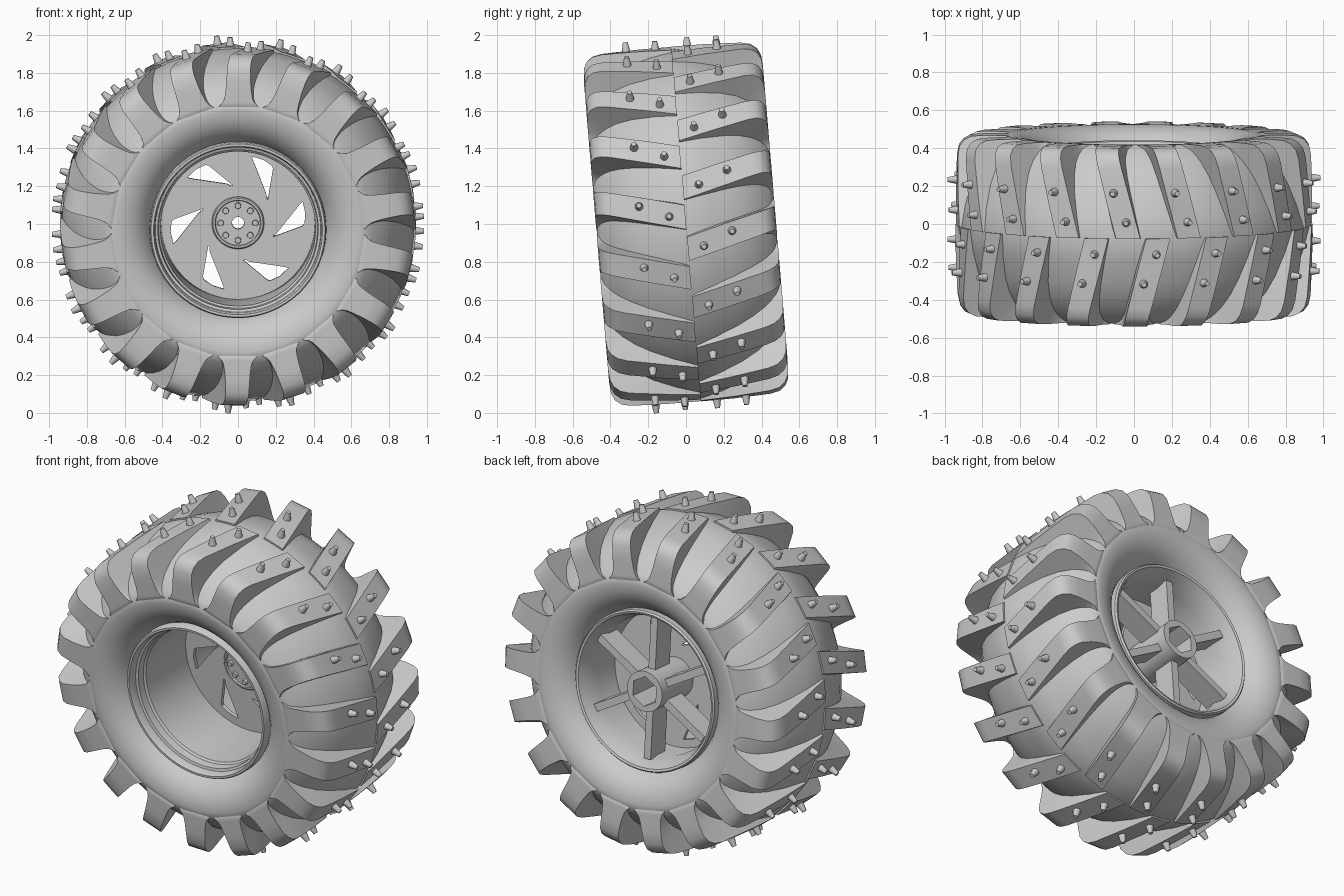
import bpy, bmesh
from math import sin, cos, pi, radians
from mathutils import Matrix, Vector

cube = bpy.data.objects.get("Cube")
if cube:
    bpy.data.objects.remove(cube, do_unlink=True)

LUGS = 18
SLANT = 16  # degrees of twist per unit of width along the lug
TILT = Matrix.Translation((0, 0, 1)) @ Matrix.Rotation(radians(4.8), 4, 'X')

grey = bpy.data.materials.new("grey")
grey.use_nodes = True
colour = (0.6, 0.6, 0.6, 1)
grey.diffuse_color = colour
grey.node_tree.nodes["Principled BSDF"].inputs["Base Color"].default_value = colour


def polar(y, r, deg):
    """Point around the wheel axis; zero degrees is up."""
    a = radians(deg)
    return Vector((r * sin(a), y, r * cos(a)))


def finish(name, bm, angle=30):
    bmesh.ops.recalc_face_normals(bm, faces=bm.faces)
    bm.transform(TILT)
    me = bpy.data.meshes.new(name)
    bm.to_mesh(me)
    bm.free()
    me.materials.append(grey)
    ob = bpy.data.objects.new(name, me)
    bpy.context.collection.objects.link(ob)
    bpy.ops.object.select_all(action='DESELECT')
    ob.select_set(True)
    bpy.context.view_layer.objects.active = ob
    bpy.ops.object.shade_smooth_by_angle(angle=radians(angle))
    return ob


def lathe(name, profile, steps=108, angle=30):
    """Closed profile of (y, r) pairs turned around the axis."""
    bm = bmesh.new()
    rings = [[bm.verts.new(polar(y, r, 360 * i / steps)) for y, r in profile]
             for i in range(steps)]
    n = len(profile)
    for i in range(steps):
        a, b = rings[i], rings[(i + 1) % steps]
        for j in range(n):
            k = (j + 1) % n
            bm.faces.new((a[j], a[k], b[k], b[j]))
    return finish(name, bm, angle)


def add_cone(bm, base, tip, r1, r2, sides):
    d = tip - base
    m = Matrix.Translation((base + tip) / 2) @ d.to_track_quat('Z', 'Y').to_matrix().to_4x4()
    bmesh.ops.create_cone(bm, cap_ends=True, segments=sides, radius1=r1, radius2=r2,
                          depth=d.length, matrix=m)


# Tyre casing, its crown falling from the middle seam to the shoulders
half = [(0, .932), (.12, .905), (.24, .865), (.32, .825), (.38, .78), (.42, .74),
        (.45, .705), (.473, .67), (.474, .64), (.468, .60), (.453, .56), (.43, .525),
        (.40, .495), (.37, .475), (.34, .46)]
lathe("tyre_casing", [(-y, r) for y, r in reversed(half[1:])] + half, angle=60)

# Tread lugs: top (y, r, half angle) and base (y, r, half angle) along each lug
top = [(0, .943, 3.9), (.18, .941, 3.9), (.37, .935, 3.8), (.42, .925, 3.8), (.453, .90, 3.9),
       (.471, .862, 4.1), (.476, .80, 4.6), (.476, .75, 5.2), (.476, .71, 6),
       (.476, .69, 7), (.4755, .675, 8.6), (.466, .655, 10)]
base = [(0, .91, 4.4), (.12, .885, 4.5), (.24, .845, 4.6), (.31, .81, 4.7), (.34, .79, 4.8),
        (.37, .765, 4.9), (.39, .745, 5.1), (.41, .725, 5.5), (.425, .705, 6.2),
        (.435, .69, 7.1), (.45, .67, 8.6), (.455, .65, 10)]


def lug_ring(bm, side, start):
    for i in range(LUGS):
        rows = []
        for t, b in zip(top, base):
            row = []
            for (y, r, w), sign in ((b, -1), (t, -1), (t, 1), (b, 1)):
                mid = start - SLANT * y + 360 * i / LUGS
                row.append(bm.verts.new(polar(side * y, r, mid + sign * w)))
            rows.append(row)
        for p, q in zip(rows, rows[1:]):
            for j in range(3):
                bm.faces.new((p[j], p[j + 1], q[j + 1], q[j]))
        bm.faces.new(rows[0])
        bm.faces.new(rows[-1])


def stud_ring(bm, side, start):
    """Two studs on each lug, slightly more slanted than the lug."""
    for i in range(LUGS):
        for y, shift in ((.085, -.6), (.24, -4.7)):
            a = start + shift + 360 * i / LUGS
            add_cone(bm, polar(side * y, .93, a), polar(side * y, .986, a), .024, .013, 12)


for label, side, start in (("front", -1, 7.8), ("back", 1, -1.9)):
    bm = bmesh.new()
    lug_ring(bm, side, start)
    finish(label + "_tread_lugs", bm, 32)
    bm = bmesh.new()
    stud_ring(bm, side, start)
    finish(label + "_studs", bm)

# Rim barrel with stepped lips
lathe("rim_barrel", [(-.40, .466), (-.41, .46), (-.41, .447), (-.395, .44), (-.36, .438),
                     (-.355, .424), (-.31, .421), (-.30, .41), (.27, .405), (.36, .43),
                     (.40, .447), (.405, .46), (.395, .468), (.3, .47), (-.3, .47)])

# Wheel disc with six swept openings and a centre hole
DISC = .09
curve = bpy.data.curves.new("disc_outline", 'CURVE')
curve.dimensions = '2D'
curve.fill_mode = 'BOTH'
curve.extrude = .012


def outline(points):
    sp = curve.splines.new('POLY')
    sp.points.add(len(points) - 1)
    for p, (r, a) in zip(sp.points, points):
        p.co = (r * cos(radians(a)), r * sin(radians(a)), 0, 1)
    sp.use_cyclic_u = True


outline([(.412, 360 * i / 96) for i in range(96)])
outline([(.032, 15 * i) for i in range(24)])
for k in range(6):
    outline([(r, a + 60 * k) for r, a in
             ((.2, 41), (.215, 46), (.345, 77), (.36, 78), (.36, 68), (.352, 59), (.34, 57), (.2, 38))])
holder = bpy.data.objects.new("disc_outline", curve)
bpy.context.collection.objects.link(holder)
flat = bpy.data.meshes.new_from_object(holder.evaluated_get(bpy.context.evaluated_depsgraph_get()))
bpy.data.objects.remove(holder, do_unlink=True)
bm = bmesh.new()
bm.from_mesh(flat)
bpy.data.meshes.remove(flat)
bmesh.ops.remove_doubles(bm, verts=bm.verts, dist=.0001)
bm.transform(Matrix.Translation((0, DISC, 0)) @ Matrix.Rotation(pi / 2, 4, 'X'))
finish("wheel_disc", bm)

# Hub cap ring and bolts on the front
lathe("hub_cap", [(DISC + y, r) for y, r in
                  ((0, .14), (-.028, .138), (-.034, .132), (-.034, .122), (-.026, .118),
                   (-.026, .032), (0, .032))], 48)
bm = bmesh.new()
for i in range(8):
    p = polar(DISC, .092, 45 * i)
    add_cone(bm, p - Vector((0, .02, 0)), p - Vector((0, .04, 0)), .018, .015, 16)
finish("hub_bolts", bm)

# Hub sleeve on the back with a hexagonal socket
bm = bmesh.new()
loops = []
for y, r, hexagon in ((DISC, .118, 0), (.40, .118, 0), (.40, .088, 1), (DISC + .02, .088, 1)):
    ring = []
    for i in range(48):
        a = 7.5 * i
        k = cos(pi / 6) / cos(radians(a % 60 - 30)) if hexagon else 1
        ring.append(bm.verts.new(polar(y, r * k, a)))
    loops.append(ring)
for a, b in zip(loops, loops[1:]):
    for i in range(48):
        j = (i + 1) % 48
        bm.faces.new((a[i], a[j], b[j], b[i]))
finish("hub_sleeve", bm)

# Six deep, narrow spokes behind the disc
bm = bmesh.new()
for k in range(6):
    m = Matrix.Rotation(k * pi / 3, 4, 'Y') @ Matrix.Translation((0, .27, .262)) \
        @ Matrix.Diagonal((.045, .14, .31, 1))
    bmesh.ops.create_cube(bm, size=1, matrix=m)
finish("back_spokes", bm)
